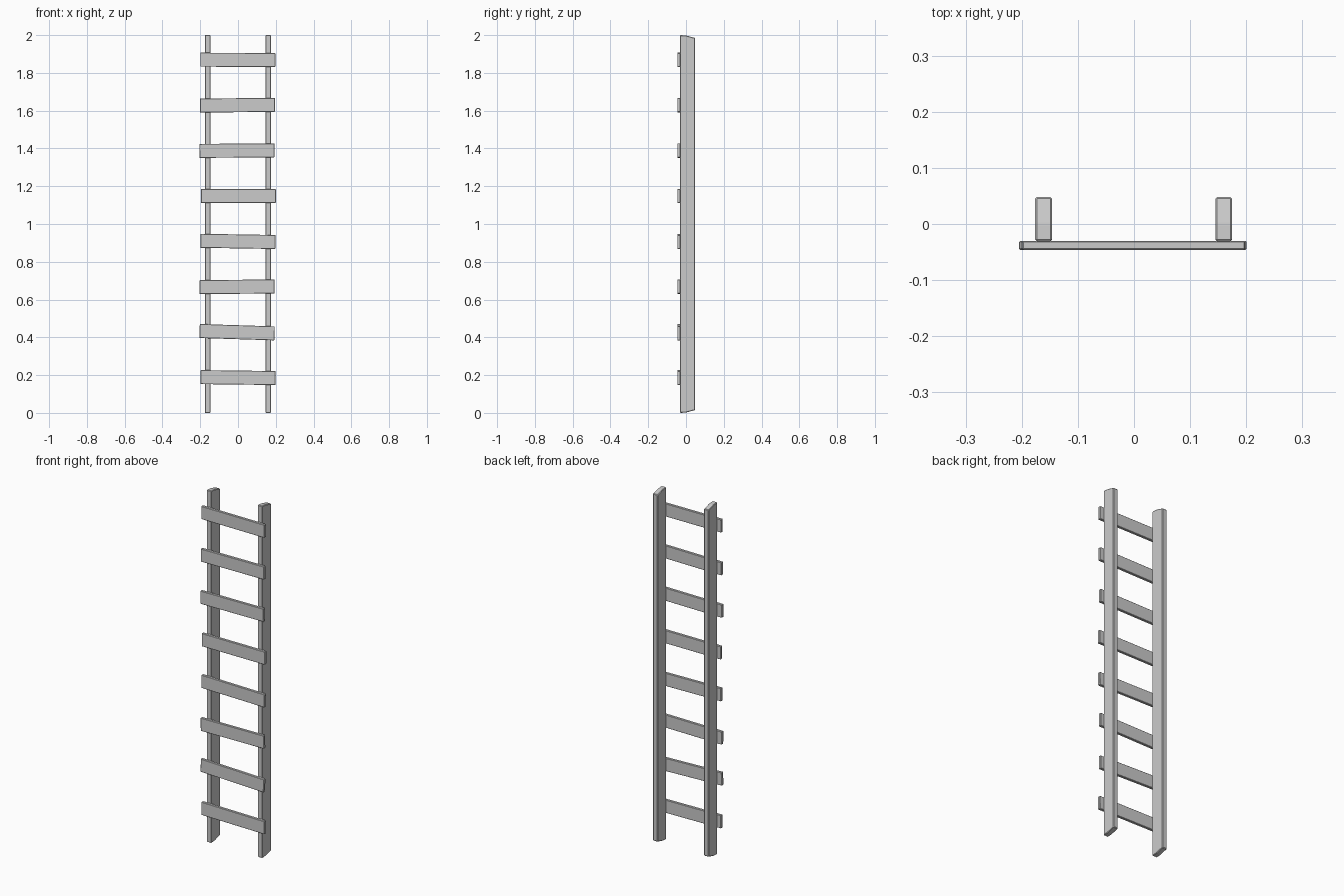
import bpy, bmesh, math
from mathutils import Matrix

if "Cube" in bpy.data.objects:
    bpy.data.objects.remove(bpy.data.objects["Cube"])


def finish(name, bm, bevel):
    bmesh.ops.recalc_face_normals(bm, faces=bm.faces)
    # small chamfer on every edge
    bmesh.ops.bevel(bm, geom=bm.edges[:], offset=bevel, segments=1,
                    affect='EDGES', clamp_overlap=True)
    mesh = bpy.data.meshes.new(name)
    bm.to_mesh(mesh)
    bm.free()
    obj = bpy.data.objects.new(name, mesh)
    bpy.context.collection.objects.link(obj)
    return obj


def rail(name, x, width=0.03):
    # side profile (y, z) with ends cut back towards the rear
    profile = [(-0.031, 0), (0, 0.002), (0.048, 0.015),
               (0.048, 1.985), (0, 1.998), (-0.031, 2)]
    bm = bmesh.new()
    face = bm.faces.new([bm.verts.new((x - width / 2, y, z)) for y, z in profile])
    ext = bmesh.ops.extrude_face_region(bm, geom=[face])
    bmesh.ops.translate(bm, vec=(width, 0, 0),
                        verts=[v for v in ext["geom"] if isinstance(v, bmesh.types.BMVert)])
    return finish(name, bm, 0.003)


def rung(name, x, z, tilt):
    bm = bmesh.new()
    bmesh.ops.create_cube(bm, size=1, matrix=Matrix.Diagonal((0.397, 0.016, 0.074, 1)))
    finish_obj = finish(name, bm, 0.002)
    finish_obj.location = (x, -0.038, z)
    finish_obj.rotation_euler.y = -math.radians(tilt)


# two upright rails
rail("left_rail", -0.161)
rail("right_rail", 0.160)

# slats nailed to the front, each a little crooked: (x shift, tilt in degrees)
slats = [(0.000, -0.7), (-0.005, -1.8), (-0.005, 0.5), (0.000, -0.9),
         (0.002, 0.0), (-0.006, 0.4), (-0.003, 0.5), (-0.001, -0.2)]
for i, (x, tilt) in enumerate(slats):
    rung(f"rung_{i + 1}", x, 0.187 + 0.2403 * i, tilt)
